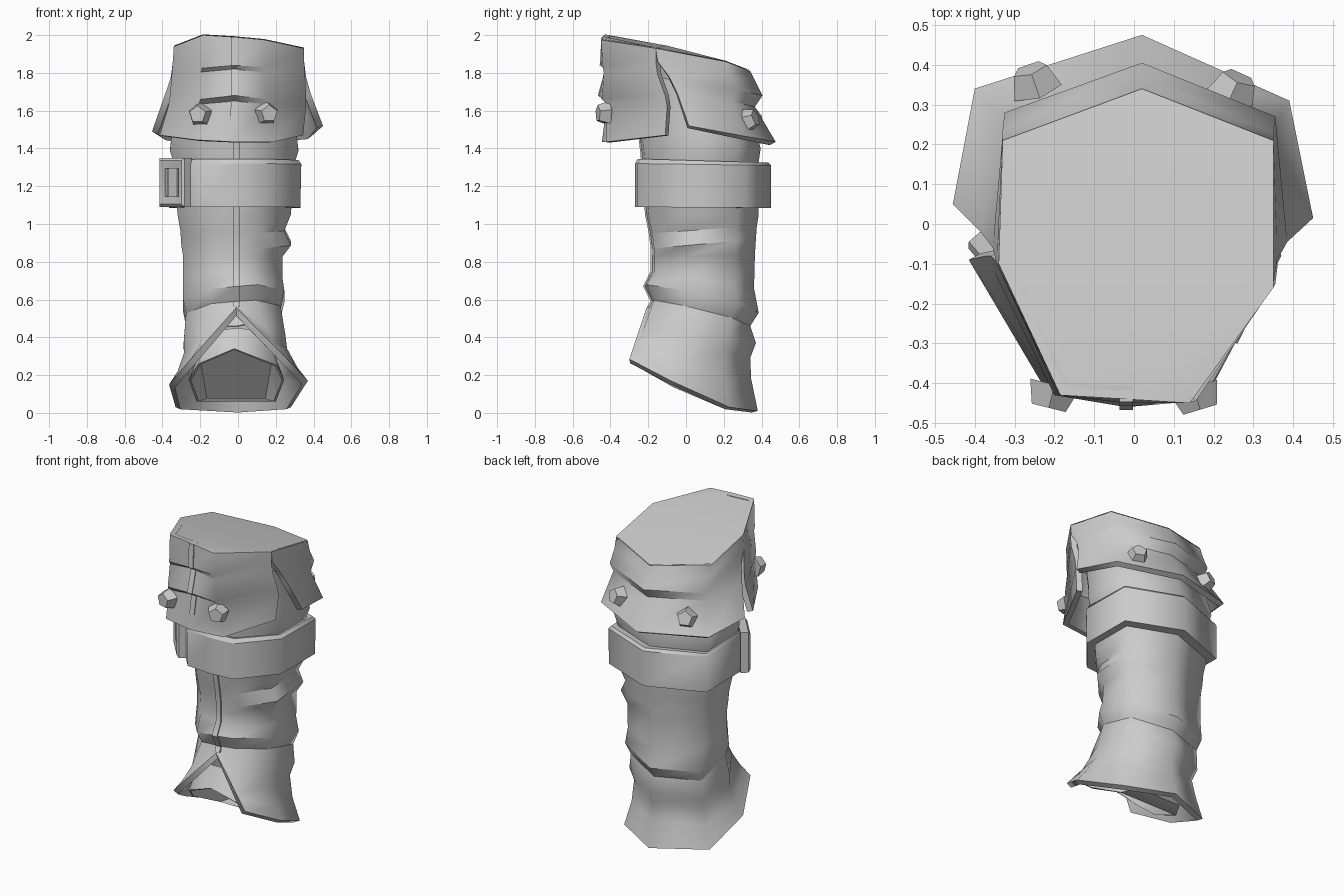
import bpy, bmesh, math
from mathutils import Vector, Matrix

if "Cube" in bpy.data.objects:
    bpy.data.objects.remove(bpy.data.objects["Cube"])

mat = bpy.data.materials.new("plain grey")
mat.diffuse_color = (0.6, 0.6, 0.6, 1)
mat.use_nodes = True
mat.node_tree.nodes["Principled BSDF"].inputs["Base Color"].default_value = mat.diffuse_color


def finish(name, bm, thick=0, angle=30, recalc=True):
    if recalc:
        bmesh.ops.recalc_face_normals(bm, faces=bm.faces)
    me = bpy.data.meshes.new(name)
    bm.to_mesh(me)
    bm.free()
    me.materials.append(mat)
    ob = bpy.data.objects.new(name, me)
    bpy.context.collection.objects.link(ob)
    bpy.context.view_layer.objects.active = ob
    ob.select_set(True)
    if thick:
        m = ob.modifiers.new("thickness", 'SOLIDIFY')
        m.thickness = thick
        m.offset = -1
        bpy.ops.object.modifier_apply(modifier=m.name)
    bpy.ops.object.shade_smooth_by_angle(angle=math.radians(angle), keep_sharp_edges=True)
    ob.select_set(False)
    return ob


def loft(name, rows, closed=True, cap0=False, cap1=False, thick=0, angle=72, flip=False, fold=28):
    """Skin rows of points; edges along a row turn sharp where they fold."""
    bm = bmesh.new()
    vs = [[bm.verts.new(p) for p in r] for r in rows]
    n = len(rows[0])
    for a, b in zip(vs, vs[1:]):
        for i in range(n if closed else n - 1):
            j = (i + 1) % n
            f = (a[i], a[j], b[j], b[i])
            bm.faces.new(f[::-1] if flip else f)
    if cap0:
        bm.faces.new(vs[0])
    if cap1:
        bm.faces.new(vs[-1])
    if closed:
        bmesh.ops.recalc_face_normals(bm, faces=bm.faces)
    bm.normal_update()
    for r in vs:
        for i in range(n if closed else n - 1):
            e = bm.edges.get((r[i], r[(i + 1) % n]))
            if e and e.calc_face_angle(0) > math.radians(fold):
                e.smooth = False
    return finish(name, bm, thick, angle, recalc=False)


# Cross-section: back, right back, right, right front, seam, left front, left, left back
SHAPE = [(0, 1), (1, .62), (1, -.35), (.47, -.96), (0, -1), (-.47, -.96), (-1, -.35), (-1, .62)]


def ring(zf, zb, yf, yb, xl, xr, tilt=0):
    cx, hx, cy, hy = (xl + xr) / 2, (xr - xl) / 2, (yf + yb) / 2, (yb - yf) / 2
    return [(cx + hx * u if u else -.01, cy + hy * v, zf + (zb - zf) * (v + 1) / 2 + tilt * u)
            for u, v in SHAPE]


# Wrinkled leg shaft
shaft = [ring(*r) for r in [
    (1.80, 1.70, -.28, .31, -.31, .31),
    (1.50, 1.46, -.25, .38, -.35, .31),
    (1.38, 1.40, -.235, .395, -.36, .32),
    (1.32, 1.33, -.23, .385, -.34, .30),
    (1.05, 1.05, -.21, .385, -.32, .28),
    (.95, .99, -.19, .375, -.305, .245),
    (.87, .92, -.18, .37, -.30, .28),
    (.82, .84, -.18, .365, -.29, .235),
    (.75, .66, -.18, .36, -.29, .235),
    (.67, .53, -.22, .385, -.29, .245, .025),
    (.59, .46, -.18, .34, -.275, .225, .02)]]
loft("leg_shaft", shaft, cap0=True)

# Flared ankle skirt with a heel wrinkle, split at the front below the seam
top = shaft[-1]
order = [4, 5, 6, 7, 0, 1, 2, 3, 4]
row0 = [top[i] for i in order]
row1 = [(-.01, -.19, .57), (-.17, -.225, .44), (-.285, -.04, .40), (-.29, .23, .345), (0, .37, .37),
        (.25, .22, .40), (.25, -.04, .42), (.16, -.225, .44), (-.01, -.19, .57)]
row2 = [(-.01, -.2, .565), (-.20, -.255, .37), (-.285, -.04, .32), (-.27, .205, .275), (0, .34, .29),
        (.23, .20, .32), (.26, -.04, .34), (.19, -.255, .37), (-.01, -.2, .565)]
row3 = [(-.01, -.205, .51 + .05), (-.215, -.27, .34), (-.32, -.05, .22), (-.29, .215, .17), (0, .345, .18),
        (.245, .205, .18), (.315, -.06, .24), (.22, -.27, .34), (-.01, -.205, .56)]
row4 = [(-.01, -.21, .555), (-.25, -.30, .285), (-.365, -.06, .15), (-.33, .23, .03), (0, .38, .01),
        (.28, .23, .03), (.37, -.08, .17), (.26, -.30, .285), (-.01, -.21, .555)]
loft("ankle_skirt", [row0, row1, row2, row3, row4], closed=False, thick=.035)

# Inner tongue with an open mouth for the foot
outer = [(0, -.17, .45), (.15, -.14, .43), (.19, 0, .31), (.15, .21, .07), (-.17, .21, .07), (-.21, 0, .31), (-.17, -.14, .43)]
mouth = [(-.02, -.25, .34), (.21, -.20, .25), (.245, -.10, .175), (.20, .12, .06), (-.22, .12, .06), (-.26, -.10, .175), (-.21, -.20, .26)]
loft("inner_tongue", [outer, mouth], cap0=True, thick=.012)

# Top rim points shared by both cuff panels
R, L = (.35, -.16, 1.93), (-.34, -.10, 1.94)
FR, FM, FL = (.14, -.45, 1.975), (-.02, -.44, 1.99), (-.185, -.43, 2.0)
B, RB, LB = (.02, .34, 1.81), (.35, .21, 1.86), (-.33, .21, 1.86)

# Front cuff panel with two creases that fade out sideways
front = [[L, FL, FM, FR, R],
         [(-.345, -.10, 1.86), (-.19, -.43, 1.825), (-.02, -.45, 1.84), (.145, -.44, 1.83), (.35, -.16, 1.86)],
         [(-.35, -.09, 1.80), (-.195, -.415, 1.805), (-.02, -.42, 1.82), (.145, -.435, 1.80), (.355, -.15, 1.79)],
         [(-.36, -.08, 1.68), (-.20, -.43, 1.66), (-.02, -.46, 1.68), (.155, -.445, 1.66), (.36, -.11, 1.68)],
         [(-.37, -.08, 1.62), (-.205, -.41, 1.635), (-.02, -.415, 1.65), (.16, -.42, 1.635), (.36, -.10, 1.62)],
         [(-.415, -.09, 1.47), (-.22, -.42, 1.445), (-.03, -.445, 1.435), (.19, -.42, 1.435), (.345, -.11, 1.47)]]
loft("front_cuff", front, closed=False, thick=.035, flip=True)

# Back cuff panel, folded over and flared at the slits
back = [[R, RB, B, LB, L],
        [(.35, -.15, 1.86), (.35, .23, 1.79), (.02, .37, 1.75), (-.33, .235, 1.79), (-.345, -.10, 1.86)],
        [(.36, -.09, 1.78), (.355, .27, 1.71), (.02, .405, 1.68), (-.325, .28, 1.70), (-.355, -.06, 1.78)],
        [(.385, -.045, 1.69), (.35, .24, 1.65), (.02, .365, 1.62), (-.325, .25, 1.64), (-.385, -.02, 1.69)],
        [(.45, .015, 1.52), (.39, .31, 1.465), (.02, .475, 1.435), (-.40, .34, 1.46), (-.455, .05, 1.49)]]
loft("back_cuff", back, closed=False, thick=.035, flip=True)

# Flat sloping lid inside the cuff rim
bm = bmesh.new()
bm.faces.new([bm.verts.new((x, y, z + .004)) for x, y, z in (B, LB, L, FL, FM, FR, R, RB)])
bmesh.ops.triangulate(bm, faces=bm.faces)
for f in bm.faces:
    f.normal_update()
    if f.normal.z < 0:
        f.normal_flip()
finish("top_lid", bm, recalc=False)

# Belt around the shaft
belt = [ring(*r) for r in [
    (1.335, 1.315, -.21, .37, -.31, .27),
    (1.345, 1.325, -.255, .435, -.355, .32),
    (1.32, 1.31, -.27, .45, -.365, .335),
    (1.09, 1.085, -.27, .45, -.365, .33),
    (1.09, 1.085, -.20, .37, -.31, .27)]]
loft("belt", belt)


# Buckle: a rectangular frame around a recessed plate
def frame(w, h, d):
    return [(-w, d, -h), (w, d, -h), (w, d, h), (-w, d, h)]


face_n = Vector((-.76, -.65, 0)).normalized()
side = Vector((0, 0, 1)).cross(face_n)
basis = Matrix((side, face_n, (0, 0, 1))).transposed().to_4x4()
place = Matrix.Translation((-.335, -.11, 1.22)) @ basis
buckle = loft("buckle_frame", [frame(.055, .075, -.02), frame(.055, .075, .022), frame(.09, .115, .03),
                               frame(.102, .13, .018), frame(.102, .13, -.03), frame(.055, .075, -.02)], angle=30)
bm = bmesh.new()
bmesh.ops.create_cube(bm, size=1, matrix=Matrix.Diagonal((.075, .03, .16, 1)))
plate = finish("buckle_plate", bm)
for ob in (buckle, plate):
    ob.data.transform(place)

# Five-sided studs on the cuff
for name, pos, n in [("front_left_stud", (-.205, -.425, 1.58), (-.25, -1, 0)),
                     ("front_right_stud", (.155, -.43, 1.585), (.3, -1, 0)),
                     ("back_left_stud", (-.25, .355, 1.55), (-.35, 1, .35)),
                     ("back_right_stud", (.25, .335, 1.55), (.45, 1, .35))]:
    bm = bmesh.new()
    rot = Vector(n).to_track_quat('Z', 'Y').to_matrix().to_4x4()
    bmesh.ops.create_cone(bm, cap_ends=True, segments=5, radius1=.066, radius2=.046, depth=.06,
                          matrix=Matrix.Translation(pos) @ rot @ Matrix.Translation((0, 0, .008)))
    finish(name, bm)


# Narrow raised seam running down the front
def seam(name, path, w=.017):
    loft(name, [[(x - w, y + .03, z), (x - w, y - .007, z), (x + w, y - .007, z), (x + w, y + .03, z)]
                for x, y, z in path], cap0=True, cap1=True, angle=30)


seam("cuff_seam", [r[2] for r in front[:5]] + [(-.025, -.43, 1.53)])
seam("shaft_seam", [r[4] for r in shaft[1:]] + [(-.005, -.2, .56)])
